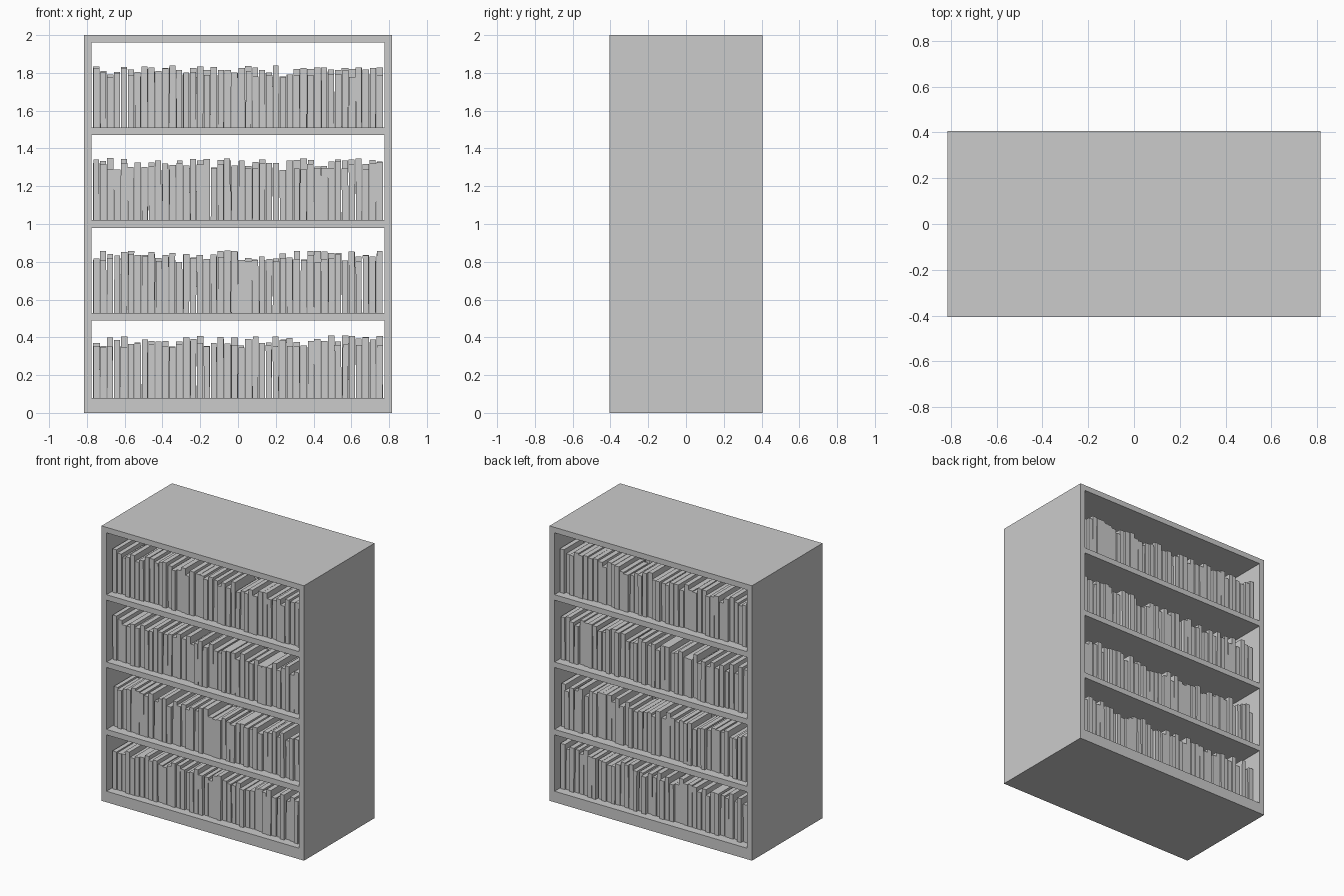
import bpy, bmesh, random
from mathutils import Matrix, Vector

if "Cube" in bpy.data.objects:
    bpy.data.objects.remove(bpy.data.objects["Cube"])

random.seed(7)
W, D, H = 0.815, 0.405, 2.0      # half width, half depth, height
T = 0.04                         # board thickness
INNER = W - T


def add_box(bm, x0, x1, y0, y1, z0, z1, lean=0.0):
    """Axis-aligned box; lean shifts the top sideways."""
    size = Matrix.Diagonal((x1 - x0, y1 - y0, z1 - z0, 1))
    mid = Matrix.Translation(((x0 + x1) / 2, (y0 + y1) / 2, (z0 + z1) / 2))
    verts = bmesh.ops.create_cube(bm, size=1, matrix=mid @ size)["verts"]
    for v in verts:
        if v.co.z > (z0 + z1) / 2:
            v.co.x += lean


def finish(bm, name):
    mesh = bpy.data.meshes.new(name)
    bm.to_mesh(mesh)
    bm.free()
    obj = bpy.data.objects.new(name, mesh)
    bpy.context.collection.objects.link(obj)
    return obj


def board(name, *dims):
    bm = bmesh.new()
    add_box(bm, *dims)
    return finish(bm, name)


# Case: sides, plinth, shelves and top, open at the front and back
board("left_side", -W, -INNER, -D, D, 0, H)
board("right_side", INNER, W, -D, D, 0, H)
board("base", -INNER, INNER, -D, D, 0, 0.08)
board("top", -INNER, INNER, -D, D, H - T, H)
floors = [0.08, 0.53, 1.02, 1.51]
for i, z in enumerate(floors[1:]):
    board(f"shelf_{i + 1}", -INNER, INNER, -D, D, z - T, z)


# Books: a row facing each open side on every level
def book_row(name, floor, side, count=42):
    bm = bmesh.new()
    left, pitch = -0.768, 1.536 / count
    for i in range(count):
        thick = pitch * random.uniform(0.82, 0.97)
        x = left + i * pitch + (pitch - thick) / 2
        height = random.uniform(0.265, 0.33)
        spine = 0.345 + random.uniform(-0.012, 0.012)
        depth = random.uniform(0.23, 0.27)
        y0, y1 = sorted((side * spine, side * (spine - depth)))
        slack = (pitch - thick) / 2
        add_box(bm, x, x + thick, y0, y1, floor, floor + height,
                random.uniform(-slack, slack))
    return finish(bm, name)


for i, z in enumerate(floors):
    book_row(f"front_books_{i + 1}", z, -1)
    book_row(f"back_books_{i + 1}", z, 1)
